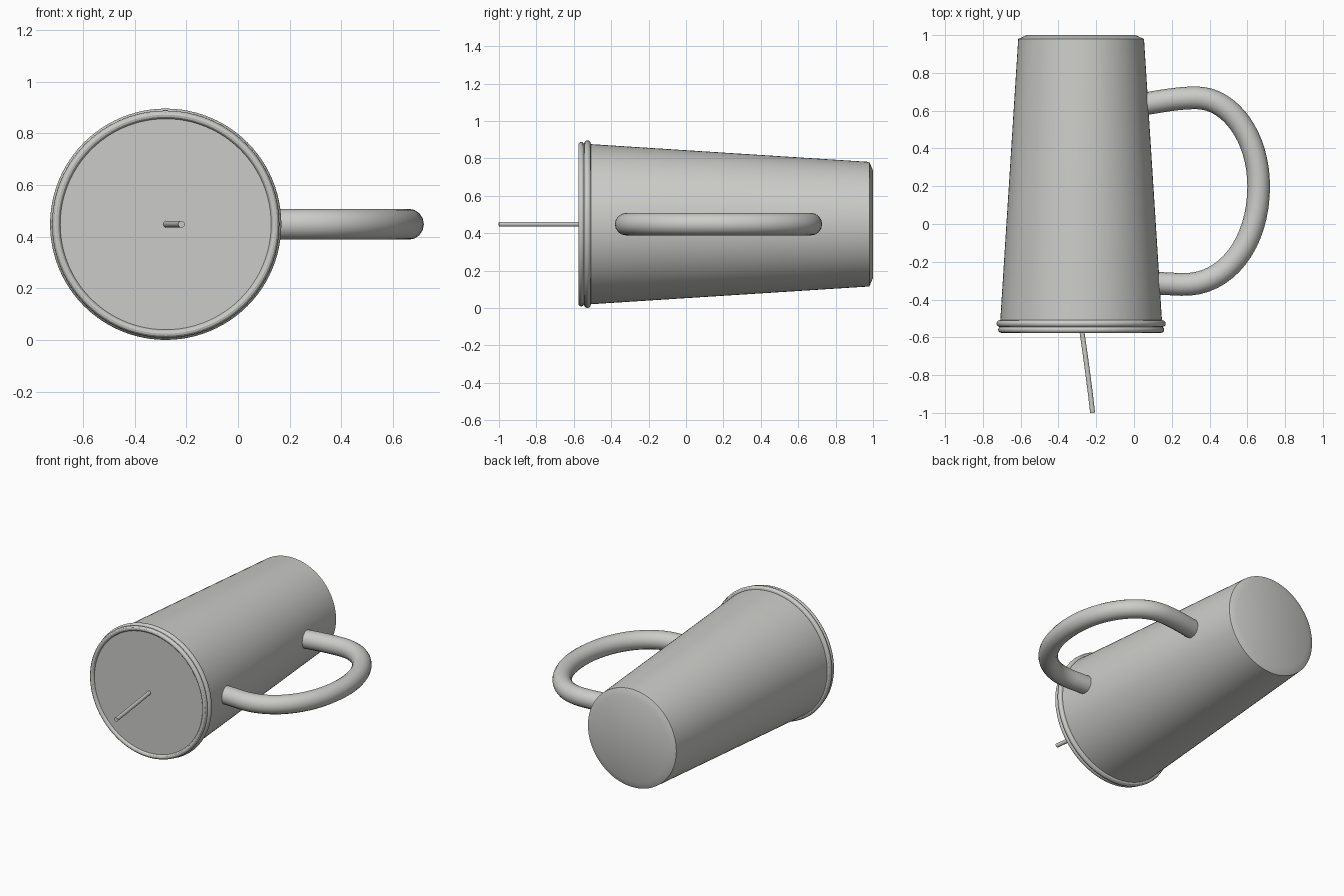
import bpy
import bmesh
import math
from mathutils import Matrix, Vector

AXIS_X, AXIS_Z = -0.28, 0.448

if "Cube" in bpy.data.objects:
    bpy.data.objects.remove(bpy.data.objects["Cube"], do_unlink=True)

grey = bpy.data.materials.new("light grey")
grey.use_nodes = True
grey.diffuse_color = (0.6, 0.6, 0.58, 1)
grey.node_tree.nodes["Principled BSDF"].inputs["Base Color"].default_value = grey.diffuse_color


def finish(obj, angle=30):
    obj.data.materials.append(grey)
    bpy.ops.object.select_all(action="DESELECT")
    obj.select_set(True)
    bpy.context.view_layer.objects.active = obj
    bpy.ops.object.shade_smooth_by_angle(angle=math.radians(angle))


def lathe(name, profile, closed=False, steps=96):
    """Spin (y, radius) points around the cup's lengthwise axis."""
    bm = bmesh.new()
    verts = [bm.verts.new((r, y, 0)) for y, r in profile]
    pairs = list(zip(verts, verts[1:])) + ([(verts[-1], verts[0])] if closed else [])
    edges = [bm.edges.new(p) for p in pairs]
    bmesh.ops.spin(bm, geom=verts + edges, cent=(0, 0, 0), axis=(0, 1, 0),
                   angle=math.tau, steps=steps)
    bmesh.ops.remove_doubles(bm, verts=bm.verts, dist=0.0001)
    bmesh.ops.recalc_face_normals(bm, faces=bm.faces)
    bmesh.ops.transform(bm, matrix=Matrix.Translation((AXIS_X, 0, AXIS_Z)), verts=bm.verts)
    mesh = bpy.data.meshes.new(name)
    bm.to_mesh(mesh)
    bm.free()
    obj = bpy.data.objects.new(name, mesh)
    bpy.context.collection.objects.link(obj)
    finish(obj)


def tube(name, points, radius):
    """Sweep a round tube along Bezier points: (position, left handle, right handle)."""
    curve = bpy.data.curves.new(name, "CURVE")
    curve.dimensions = "3D"
    curve.bevel_depth = radius
    curve.bevel_resolution = 6
    curve.use_fill_caps = True
    spline = curve.splines.new("BEZIER")
    spline.resolution_u = 16
    spline.bezier_points.add(len(points) - 1)
    for bp, (co, left, right) in zip(spline.bezier_points, points):
        bp.handle_left_type = bp.handle_right_type = "FREE"
        bp.co, bp.handle_left, bp.handle_right = (Vector((*p, AXIS_Z)) for p in (co, left, right))
    obj = bpy.data.objects.new(name, curve)
    bpy.context.collection.objects.link(obj)
    bpy.ops.object.select_all(action="DESELECT")
    obj.select_set(True)
    bpy.context.view_layer.objects.active = obj
    bpy.ops.object.convert(target="MESH")
    finish(bpy.context.view_layer.objects.active, 40)


def ring(name, y, major, minor, sides=12):
    lathe(name, [(y + minor * math.sin(math.tau * i / sides),
                  major + minor * math.cos(math.tau * i / sides))
                 for i in range(sides)], closed=True)


# Tapered cup with a chamfered base and a flat, closed front
lathe("cup_body", [(1, 0), (1, 0.287), (0.98, 0.333), (-0.51, 0.428),
                   (-0.562, 0.428), (-0.562, 0)])

# Two rolled rims around the mouth
ring("lower_rim", -0.527, 0.43, 0.018)
ring("upper_rim", -0.56, 0.424, 0.016)

# Side handle
tube("handle", [
    ((0.02, 0.63), (0.0, 0.63), (0.12, 0.645)),
    ((0.33, 0.668), (0.22, 0.668), (0.51, 0.668)),
    ((0.66, 0.2), (0.66, 0.46), (0.66, -0.1)),
    ((0.25, -0.32), (0.49, -0.33), (0.2, -0.318)),
    ((0.05, -0.31), (0.1, -0.312), (0.0, -0.31)),
], 0.06)

# Thin bent stick in the front
tube("stick", [
    ((-0.28, -0.54), (-0.28, -0.5), (-0.262, -0.66)),
    ((-0.219, -1.0), (-0.236, -0.85), (-0.21, -1.05)),
], 0.013)
